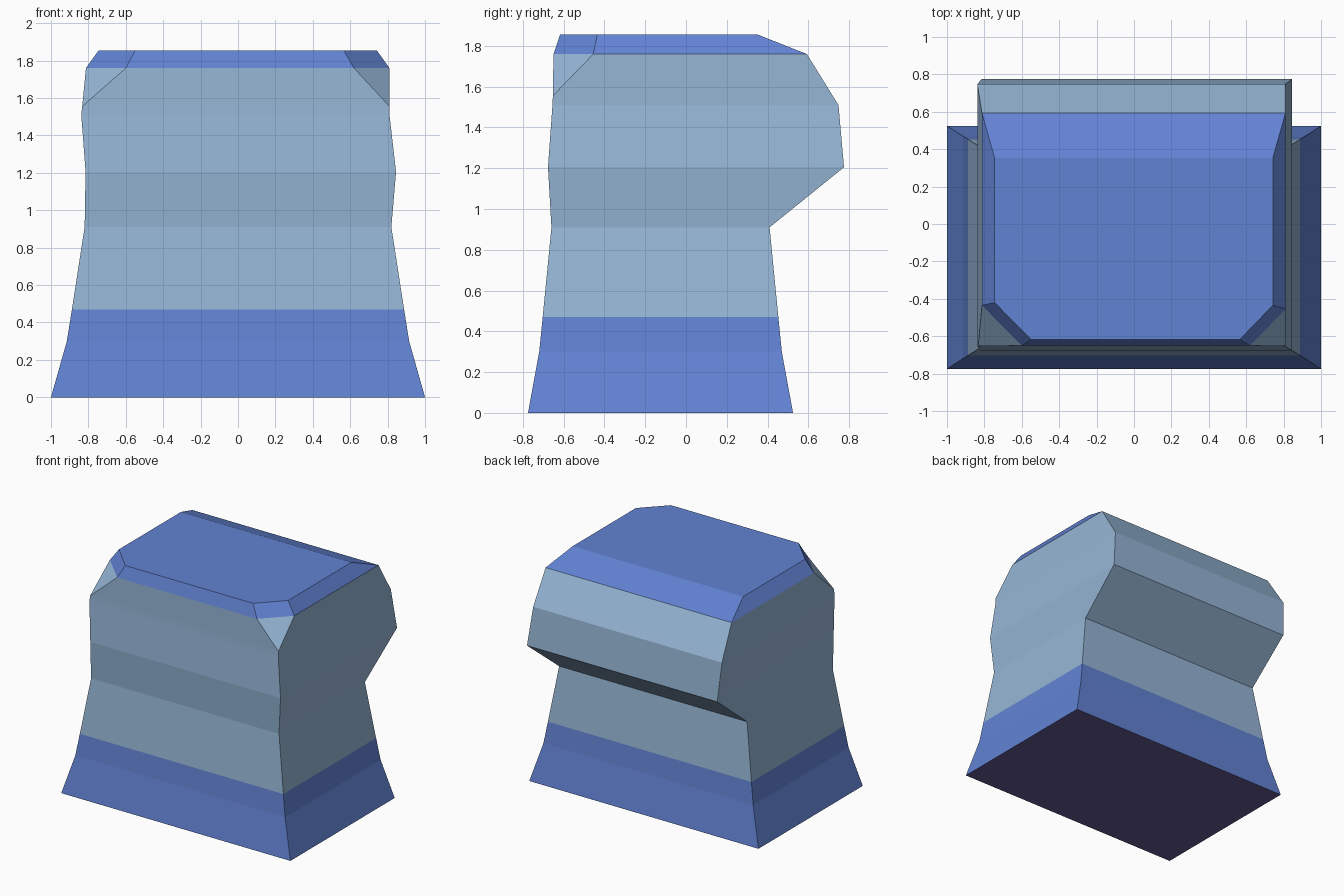
import bpy, bmesh

if "Cube" in bpy.data.objects:
    bpy.data.objects.remove(bpy.data.objects["Cube"])


def material(name, rgb):
    """Flat colour given as sRGB 0-255, stored as linear."""
    m = bpy.data.materials.new(name)
    lin = [(c / 255 / 12.92) if c < 11 else ((c / 255 + 0.055) / 1.055) ** 2.4 for c in rgb]
    m.diffuse_color = (*lin, 1)
    m.use_nodes = True
    m.node_tree.nodes["Principled BSDF"].inputs["Base Color"].default_value = m.diffuse_color
    return m


# Stacked levels: z, left x, right x, front y, back y, then the front corner
# cuts as (along x, along y) for the left and the right corner
NONE = (0, 0)
levels = [
    (0.00, -1.00, 1.00, -0.775, 0.525, NONE, NONE),
    (0.30, -0.915, 0.915, -0.72, 0.47, NONE, NONE),
    (0.47, -0.888, 0.888, -0.703, 0.453, NONE, NONE),
    (0.91, -0.82, 0.82, -0.66, 0.41, NONE, NONE),
    (1.205, -0.815, 0.845, -0.677, 0.775, NONE, NONE),
    (1.51, -0.838, 0.81, -0.655, 0.748, NONE, NONE),
    (1.555, -0.833, 0.81, -0.653, 0.72, NONE, NONE),
    (1.76, -0.813, 0.81, -0.65, 0.593, (0.213, 0.215), (0.19, 0.195)),
    (1.855, -0.745, 0.742, -0.618, 0.353, (0.195, 0.198), (0.177, 0.183)),
]

bm = bmesh.new()
rings = []
for z, l, r, f, b, (lx, ly), (rx, ry) in levels:
    outline = [(l, b), (l, f + ly), (l + lx, f), (r - rx, f), (r, f + ry), (r, b)]
    rings.append([bm.verts.new((x, y, z)) for x, y in outline])

# Walls between levels, bottom and top
for low, high in zip(rings, rings[1:]):
    for i in range(6):
        j = (i + 1) % 6
        bm.faces.new((low[i], low[j], high[j], high[i]))
bm.faces.new(rings[0][::-1])
bm.faces.new(rings[-1])
bmesh.ops.remove_doubles(bm, verts=bm.verts, dist=0.001)
bmesh.ops.recalc_face_normals(bm, faces=bm.faces)

# Blue foot and cap, pale walls, purple underside
for face in bm.faces:
    z = face.calc_center_median().z
    face.material_index = 2 if z < 0.001 else 1 if z < 0.47 or z > 1.76 else 0

mesh = bpy.data.meshes.new("carved_block")
bm.to_mesh(mesh)
bm.free()
for m in (material("pale blue", (150, 182, 214)),
          material("strong blue", (98, 131, 212)),
          material("dull purple", (98, 88, 146))):
    mesh.materials.append(m)
bpy.context.collection.objects.link(bpy.data.objects.new("carved_block", mesh))
